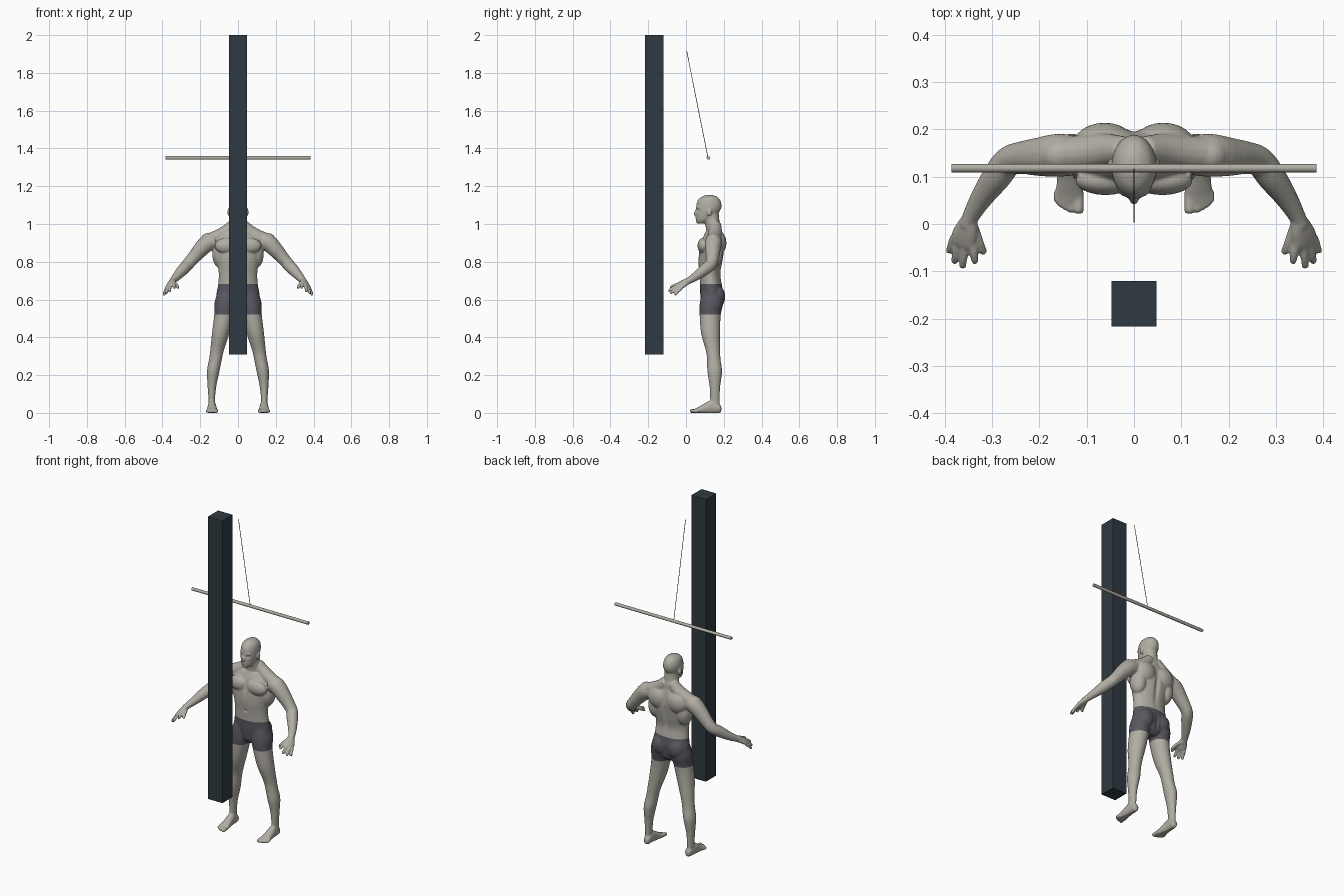
import bpy
import bmesh
import math
from mathutils import Vector, Matrix

old = bpy.data.objects.get("Cube")
if old:
    bpy.data.objects.remove(old, do_unlink=True)


def material(name, color):
    mat = bpy.data.materials.new(name)
    mat.use_nodes = True
    mat.diffuse_color = (*color, 1)
    mat.node_tree.nodes["Principled BSDF"].inputs["Base Color"].default_value = (*color, 1)
    return mat


skin = material("warm grey skin", (.44, .42, .37))
cloth = material("charcoal cloth", (.1, .095, .115))
slate = material("dark slate", (.028, .042, .052))
cord = material("black cord", (.02, .02, .02))

X, Y, Z = Vector((1, 0, 0)), Vector((0, 1, 0)), Vector((0, 0, 1))


def new_object(name, bm, *mats):
    mesh = bpy.data.meshes.new(name)
    bm.to_mesh(mesh)
    bm.free()
    obj = bpy.data.objects.new(name, mesh)
    bpy.context.collection.objects.link(obj)
    for mat in mats:
        mesh.materials.append(mat)
    return obj


def smooth_stations(stations, steps=4):
    """Catmull-Rom interpolation of (x, y, z, width, depth) stations."""
    pts = [Vector(s) for s in stations]
    pts = [pts[0]] + pts + [pts[-1]]
    out = []
    for a, b, c, d in zip(pts, pts[1:], pts[2:], pts[3:]):
        for i in range(steps):
            t = i / steps
            out.append(b + (c - a) * (t / 2) + (a * 2 - b * 5 + c * 4 - d) * (t * t / 2)
                       + (b * 3 - a - c * 3 + d) * (t ** 3 / 2))
    return out + [pts[-1]]


def loft(bm, stations, normal=None, side=X, sides=24):
    """Closed skin over elliptical sections; sections follow the path unless a normal is given."""
    path = smooth_stations(stations)
    rings = []
    for i, p in enumerate(path):
        ahead, behind = path[min(i + 1, len(path) - 1)], path[max(i - 1, 0)]
        along = normal or (Vector(ahead[:3]) - Vector(behind[:3])).normalized()
        across = (side - along * side.dot(along)).normalized()
        up = along.cross(across)
        ring = []
        for k in range(sides):
            ang = math.tau * k / sides
            ring.append(bm.verts.new(Vector(p[:3]) + across * (p[3] * math.cos(ang))
                                     + up * (p[4] * math.sin(ang))))
        rings.append(ring)
    for low, high in zip(rings, rings[1:]):
        for k in range(sides):
            j = (k + 1) % sides
            bm.faces.new((low[k], low[j], high[j], high[k]))
    bm.faces.new(rings[0][::-1])
    bm.faces.new(rings[-1])


def tube(bm, *stations):
    """Round limb from (x, y, z, radius) stations."""
    loft(bm, [(*s, s[-1]) for s in stations], side=Vector((.6, .5, .62)), sides=16)


def blob(bm, center, radii):
    bmesh.ops.create_uvsphere(bm, u_segments=24, v_segments=16, radius=1,
                              matrix=Matrix.Translation(center) @ Matrix.Diagonal((*radii, 1)))


body = bmesh.new()

# Leg
loft(body, [(.058, .14, .64, .05, .055), (.066, .135, .58, .059, .062), (.073, .128, .52, .053, .056),
            (.092, .13, .42, .046, .05), (.111, .143, .33, .036, .038), (.12, .147, .28, .034, .036),
            (.131, .152, .22, .033, .039), (.138, .153, .14, .023, .028),
            (.139, .153, .07, .017, .025), (.139, .153, .03, .018, .025)], normal=Z)
blob(body, (.054, .164, .615), (.05, .044, .058))

# Foot and toes
loft(body, [(.137, .187, .02, .01, .012), (.137, .175, .024, .019, .025), (.138, .135, .032, .022, .036),
            (.137, .09, .02, .026, .025), (.136, .06, .012, .03, .016),
            (.136, .042, .009, .026, .011)], normal=Y)
for x, tip, r in ((.117, .022, .011), (.133, .024, .008), (.144, .029, .008),
                  (.154, .036, .008), (.162, .045, .008)):
    tube(body, (x, .07, .012, r), (x, tip + .015, .011, r), (x, tip + .004, .008, r), (x, tip, .007, r / 2))

# Shoulder, chest and back muscles
blob(body, (.158, .145, .905), (.045, .04, .047))
blob(body, (.06, .092, .885), (.064, .031, .042))
blob(body, (.062, .168, .9), (.066, .046, .065))
blob(body, (.092, .145, .84), (.044, .05, .075))
tube(body, (.02, .155, 1.0, .03), (.06, .155, .96, .036), (.11, .15, .93, .038), (.16, .147, .915, .034))

# Arm
tube(body, (.12, .145, .91, .042), (.16, .145, .9, .046), (.2, .142, .862, .041), (.235, .14, .822, .035),
     (.265, .132, .787, .032), (.29, .1, .76, .031), (.322, .055, .725, .024), (.345, .015, .7, .018),
     (.352, -.004, .69, .018))

# Hand: palm, four fingers and thumb
spread = Vector((.78, .1, -.55))
loft(body, [(.345, .015, .7, .016, .015), (.353, -.01, .687, .026, .015),
            (.361, -.033, .673, .03, .013), (.364, -.045, .667, .026, .01)], side=spread)
for start, end in (((.342, -.035, .682), (.335, -.084, .662)), ((.357, -.04, .674), (.362, -.094, .644)),
                   ((.37, -.037, .664), (.38, -.083, .632)), ((.38, -.028, .656), (.391, -.06, .624)),
                   ((.338, -.005, .69), (.316, -.064, .662))):
    a, b = Vector(start), Vector(end)
    middle = a.lerp(b, .55) + Z * .004
    tube(body, (*a, .0095), (*middle, .0085), (*a.lerp(b, .93), .0075), (*b, .004))

# Ear
blob(body, (.049, .124, 1.062), (.007, .014, .02))

# Mirror everything above to the other side
copy = bmesh.ops.duplicate(body, geom=body.verts[:] + body.edges[:] + body.faces[:])
bmesh.ops.scale(body, vec=(-1, 1, 1), verts=[g for g in copy["geom"] if isinstance(g, bmesh.types.BMVert)])

# Trunk
loft(body, [(0, .137, .535, .03, .03), (0, .137, .56, .085, .052), (0, .138, .62, .113, .062),
            (0, .132, .68, .105, .058), (0, .127, .74, .102, .056), (0, .13, .8, .112, .064),
            (0, .137, .87, .13, .066), (0, .142, .92, .12, .056), (0, .146, .96, .07, .042)],
     normal=Z, sides=40)

# Neck and head
loft(body, [(0, .15, .93, .055, .04), (0, .145, .98, .046, .04), (0, .137, 1.02, .041, .04),
            (0, .133, 1.06, .038, .04)], normal=Z)
loft(body, [(0, .088, 1.003, .018, .026), (0, .093, 1.018, .032, .039), (0, .108, 1.045, .042, .056),
            (0, .12, 1.085, .048, .067), (0, .122, 1.118, .045, .063), (0, .123, 1.14, .034, .047),
            (0, .124, 1.153, .014, .021)], normal=Z)
tube(body, (0, .058, 1.078, .006), (0, .05, 1.06, .008), (0, .05, 1.053, .009), (0, .058, 1.048, .007))
blob(body, (0, .061, 1.033), (.015, .011, .008))
blob(body, (0, .064, 1.012), (.014, .011, .01))
blob(body, (0, .068, 1.088), (.034, .014, .007))
bmesh.ops.recalc_face_normals(body, faces=body.faces)

# Fuse the parts into one smooth skin
rough = new_object("rough_body", body)
remesh = rough.modifiers.new("fuse", 'REMESH')
remesh.mode = 'VOXEL'
remesh.voxel_size = .004
soften = rough.modifiers.new("soften", 'SMOOTH')
soften.factor = .5
soften.iterations = 5
bpy.context.view_layer.update()
fused = bpy.data.meshes.new_from_object(rough.evaluated_get(bpy.context.evaluated_depsgraph_get()))
bpy.data.objects.remove(rough, do_unlink=True)
figure = bmesh.new()
figure.from_mesh(fused)
bpy.data.meshes.remove(fused)

# Soft hollows: eye sockets, breastbone, navel, spine and seat cleft (centre, reach, push along y)
hollows = (((.02, .068, 1.072), (.011, .03, .007), .007), ((-.02, .068, 1.072), (.011, .03, .007), .007),
           ((0, .07, .88), (.012, .03, .04), .006), ((0, .07, .74), (.007, .03, .008), .006),
           ((0, .2, .83), (.014, .05, .1), -.01), ((0, .2, .6), (.009, .04, .04), -.008))
for v in figure.verts:
    for center, reach, push in hollows:
        d = sum(((p - c) / r) ** 2 for p, c, r in zip(v.co, center, reach))
        v.co.y += push * math.exp(-d)
    v.co.z = max(v.co.z, 0)

# Shorts: cut clean waist and hem lines, then colour between them
waist, hem = .682, .52
for height in (waist, hem):
    bmesh.ops.bisect_plane(figure, geom=figure.verts[:] + figure.edges[:] + figure.faces[:],
                           plane_co=(0, 0, height), plane_no=Z, dist=.00001)
for f in figure.faces:
    f.smooth = True
    c = f.calc_center_median()
    f.material_index = int(hem < c.z < waist and abs(c.x) < .2)
new_object("figure", figure, skin, cloth)


# Post, hanging bar and cord
def rod(name, start, end, radius, sides, mat):
    start, end = Vector(start), Vector(end)
    turn = (end - start).to_track_quat('Z', 'Y').to_matrix().to_4x4()
    bm = bmesh.new()
    bmesh.ops.create_cone(bm, cap_ends=True, segments=sides, radius1=radius, radius2=radius,
                          depth=(end - start).length,
                          matrix=Matrix.Translation((start + end) / 2) @ turn)
    for f in bm.faces:
        f.smooth = len(f.verts) == 4
    for e in bm.edges:
        e.smooth = all(f.smooth for f in e.link_faces)
    return new_object(name, bm, mat)


post = bmesh.new()
bmesh.ops.create_cube(post, size=1, matrix=Matrix.Translation((0, -.168, 1.155))
                      @ Matrix.Diagonal((.096, .096, 1.69, 1)))
new_object("post", post, slate)
rod("hanging_bar", (-.385, .118, 1.35), (.385, .118, 1.35), .009, 24, skin)
rod("cord", (0, .004, 1.915), (0, .116, 1.352), .0015, 8, cord)
